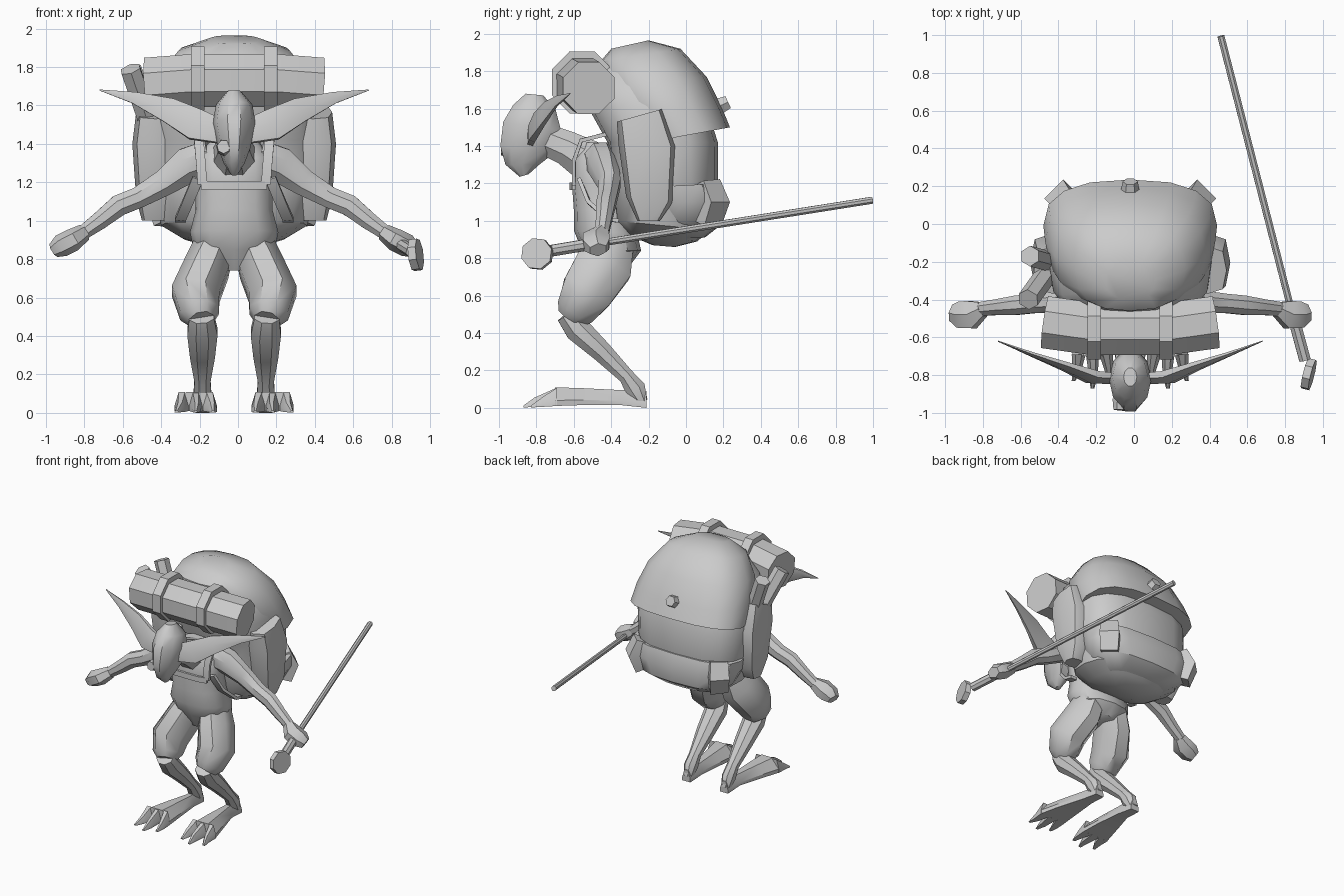
import bpy, bmesh, math
from mathutils import Vector

CX = -0.02  # symmetry plane of the figure
grey = bpy.data.materials.new("plain_grey")
grey.diffuse_color = (0.6, 0.6, 0.6, 1)


def loft(name, rings, angle=40):
    """Skin a list of equal-length rings, capping both ends."""
    bm = bmesh.new()
    vs = [[bm.verts.new(p) for p in r] for r in rings]
    n = len(rings[0])
    for a, b in zip(vs, vs[1:]):
        for i in range(n):
            j = (i + 1) % n
            bm.faces.new((a[i], a[j], b[j], b[i]))
    bm.faces.new(vs[0][::-1])
    bm.faces.new(vs[-1])
    bmesh.ops.recalc_face_normals(bm, faces=bm.faces)
    me = bpy.data.meshes.new(name)
    bm.to_mesh(me)
    bm.free()
    me.materials.append(grey)
    ob = bpy.data.objects.new(name, me)
    bpy.context.collection.objects.link(ob)
    bpy.ops.object.select_all(action='DESELECT')
    ob.select_set(True)
    bpy.context.view_layer.objects.active = ob
    bpy.ops.object.shade_smooth_by_angle(angle=math.radians(angle))
    return ob


def tube(name, pts, n=8, ref=(1, 0, 0), side=1, cx=CX, angle=40):
    """Limb through (x, y, z, radius along ref, other radius)."""
    c = [Vector(p[:3]) for p in pts]
    rings = []
    for i, p in enumerate(pts):
        t = (c[min(i + 1, len(c) - 1)] - c[max(i - 1, 0)]).normalized()
        u = Vector(ref)
        u = (u - t * u.dot(t)).normalized()
        v = t.cross(u)
        ring = []
        for k in range(n):
            a = 2 * math.pi * (k + 0.5) / n
            q = c[i] + u * p[3] * math.cos(a) + v * p[4] * math.sin(a)
            ring.append((side * q.x + cx, q.y, q.z))
        rings.append(ring)
    return loft(name, rings, angle)


def rod(name, a, b, r, n=8, r2=None):
    return tube(name, [(*a, r, r), (*b, r2 or r, r2 or r)], n, (0, 0.1, 1), cx=0)


def stack(name, rows, n=12, e=0.8, cx=CX, angle=40):
    """Rings spanning a front (y, z) and back (y, z) point with a half width."""
    rings = []
    for fy, fz, by, bz, hw in rows:
        ring = []
        for k in range(n):
            a = 2 * math.pi * k / n
            x, t = (math.copysign(abs(f) ** e, f) for f in (math.cos(a), math.sin(a)))
            t = (t + 1) / 2
            ring.append((cx + hw * x, fy + (by - fy) * t, fz + (bz - fz) * t))
        rings.append(ring)
    return loft(name, rings, angle)


# Backpack body, lower pouch band and lid
stack("pack_body", [
    (-.18, .87, -.06, .86, .12), (-.32, .93, .06, .89, .27), (-.38, 1.0, .13, .95, .38),
    (-.40, 1.2, .17, 1.2, .44), (-.42, 1.42, .17, 1.42, .45), (-.52, 1.6, .12, 1.58, .43),
    (-.52, 1.72, .05, 1.72, .38), (-.46, 1.84, -.05, 1.86, .25)], 16, .72)
stack("pack_bottom_band", [
    (-.15, .90, .10, .91, .25), (-.2, 1.0, .19, .98, .38), (-.2, 1.1, .21, 1.1, .44),
    (-.2, 1.18, .18, 1.2, .45)], 16, .72)
stack("pack_lid", [
    (-.25, 1.41, .235, 1.50, .46), (-.38, 1.58, .19, 1.61, .45), (-.45, 1.72, .11, 1.77, .40),
    (-.46, 1.85, -.03, 1.92, .29), (-.40, 1.92, -.2, 1.965, .13)], 16, .8)
rod("lid_button", (CX, .15, 1.60), (CX, .225, 1.635), .055, 6, .04)

# Side pockets and rear corner pouches
for s, tag in ((1, "right"), (-1, "left")):
    stack("side_pocket_" + tag, [
        (-.26, 1.0, -.14, 1.0, .07), (-.32, 1.13, -.07, 1.1, .10),
        (-.36, 1.4, -.05, 1.4, .12), (-.37, 1.53, -.12, 1.6, .10)],
        8, .65, CX + s * .41)
    tube("corner_pouch_" + tag, [
        (.33, .10, .99, .09, .09), (.35, .13, 1.1, .10, .11), (.33, .10, 1.2, .09, .08)],
        4, (.7, -.7, 0), s, CX, 20).rotation_euler = (0, 0, 0)

# Bedroll and its two straps
tube("bedroll", [(-.45, -.52, 1.71, .15, .15), (-.2, -.555, 1.73, .15, .15),
                 (.2, -.555, 1.73, .15, .15), (.45, -.52, 1.71, .15, .15)], 8, (0, 0, 1))
for x, tag in ((-.19, "left"), (.19, "right")):
    tube("bedroll_strap_" + tag, [(x - .035, -.555, 1.74, .18, .175),
                                  (x + .035, -.555, 1.74, .18, .175)], 8, (0, 0, 1))

# Rolled scrolls in the left pocket
rod("scroll_front", (-.46, -.26, 1.5), (-.56, -.40, 1.79), .058, 6)
rod("scroll_back", (-.44, -.2, 1.5), (-.55, -.17, 1.79), .055, 6)

# Torso, neck, head
stack("torso", [
    (-.50, .74, -.30, .76, .09), (-.56, .85, -.24, .84, .21), (-.60, .95, -.26, .93, .23),
    (-.60, 1.06, -.30, 1.05, .20), (-.61, 1.2, -.34, 1.16, .20),
    (-.60, 1.33, -.35, 1.32, .20), (-.54, 1.42, -.40, 1.42, .12)], 12, .85)
tube("neck", [(0, -.76, 1.44, .08, .09), (0, -.64, 1.39, .09, .10), (0, -.49, 1.3, .14, .13)])
stack("head", [
    (-.89, 1.235, -.84, 1.25, .02), (-.97, 1.30, -.78, 1.30, .055), (-1.0, 1.40, -.70, 1.36, .085),
    (-.985, 1.53, -.66, 1.48, .112), (-.93, 1.62, -.69, 1.59, .095),
    (-.86, 1.68, -.76, 1.67, .035)], 10, 1)
rod("eyepiece", (-.07, -.93, 1.38), (-.075, -.985, 1.385), .045, 7, .035)

for s, tag in ((1, "right"), (-1, "left")):
    # Long pointed ear
    tube("ear_" + tag, [
        (.06, -.82, 1.46, .07, .03), (.2, -.81, 1.50, .095, .035), (.34, -.755, 1.575, .075, .022),
        (.52, -.69, 1.64, .035, .012), (.70, -.62, 1.68, .003, .003)], 6, (0, .25, 1), s)
    # Arm and fist
    tube("arm_" + tag, [
        (.12, -.46, 1.33, .09, .10), (.24, -.44, 1.29, .085, .10), (.36, -.41, 1.20, .065, .075),
        (.50, -.42, 1.12, .055, .06), (.60, -.43, 1.08, .055, .06), (.70, -.44, 1.0, .045, .05),
        (.79, -.45, .935, .04, .04)], 8, (0, 1, 0), s)
    tube("hand_" + tag, [
        (.78, -.45, .94, .045, .045), (.84, -.48, .90, .085, .06), (.90, -.48, .87, .08, .06),
        (.94, -.47, .845, .05, .04)], 6, (0, 1, 0), s)
    # Baggy trouser leg, shin and foot
    tube("trouser_" + tag, [
        (.10, -.40, .88, .11, .13), (.14, -.44, .76, .125, .165), (.20, -.53, .62, .135, .15),
        (.18, -.59, .52, .11, .115), (.17, -.62, .48, .07, .08)], 8, (1, 0, 0), s)
    tube("shin_" + tag, [
        (.17, -.64, .50, .07, .06), (.165, -.58, .42, .085, .075), (.165, -.45, .30, .07, .06),
        (.165, -.32, .17, .045, .045), (.165, -.27, .10, .05, .06),
        (.165, -.235, .03, .035, .035)], 8, (1, 0, 0), s)

    def foot_ring(y, x0, x1, z0, z1):
        m = (x1 - x0) * .28
        return [(s * x + CX, y, z) for x, z in (
            (x0, z0), (x1, z0), (x1, z0 + (z1 - z0) * .3), (x1 - m, z1), (x0 + m, z1),
            (x0, z0 + (z1 - z0) * .3))]
    loft("foot_" + tag, [
        foot_ring(-.21, .13, .20, 0, .09), foot_ring(-.35, .12, .21, .015, .095),
        foot_ring(-.55, .10, .27, .015, .105), foot_ring(-.70, .09, .31, .01, .11)], 30)
    for i, (x0, x1, tx, ty) in enumerate(((.09, .165, .11, -.83), (.165, .235, .20, -.87),
                                          (.235, .31, .30, -.83))):
        loft(f"toe_{i + 1}_{tag}", [
            foot_ring(-.69, x0, x1, .01, .108), foot_ring(ty + .06, (x0 + tx) / 2 - .01,
                                                        (x1 + tx) / 2, .005, .055),
            foot_ring(ty, tx - .01, tx + .01, .002, .012)], 30)

    # Shoulder strap running over the chest and back to the pack
    tube("shoulder_strap_" + tag, [
        (.19, -.40, 1.47, .035, .015), (.185, -.56, 1.43, .035, .015),
        (.175, -.60, 1.32, .035, .015), (.165, -.60, 1.19, .035, .015)], 4, (1, 0, 0), s, CX, 30)
    tube("lower_strap_" + tag, [
        (.19, -.57, 1.22, .04, .015), (.24, -.52, 1.1, .04, .015),
        (.28, -.42, 1.01, .04, .015), (.28, -.36, 1.0, .04, .015)], 4, (1, 0, 0), s, CX, 30)

tube("chest_strap", [(-.17, -.60, 1.185, .03, .012), (-.1, -.615, 1.185, .03, .012),
                     (.1, -.615, 1.185, .03, .012), (.17, -.60, 1.185, .03, .012)],
     4, (0, 0, 1), angle=30)

# Staff with thick grip and flat octagonal head
rod("staff_shaft", (.46, .995, 1.11), (.86, -.56, .865), .02)
rod("staff_grip", (.84, -.48, .88), (.905, -.72, .84), .033)
rod("staff_head", (.905, -.79, .82), (.945, -.80, .825), .086)
